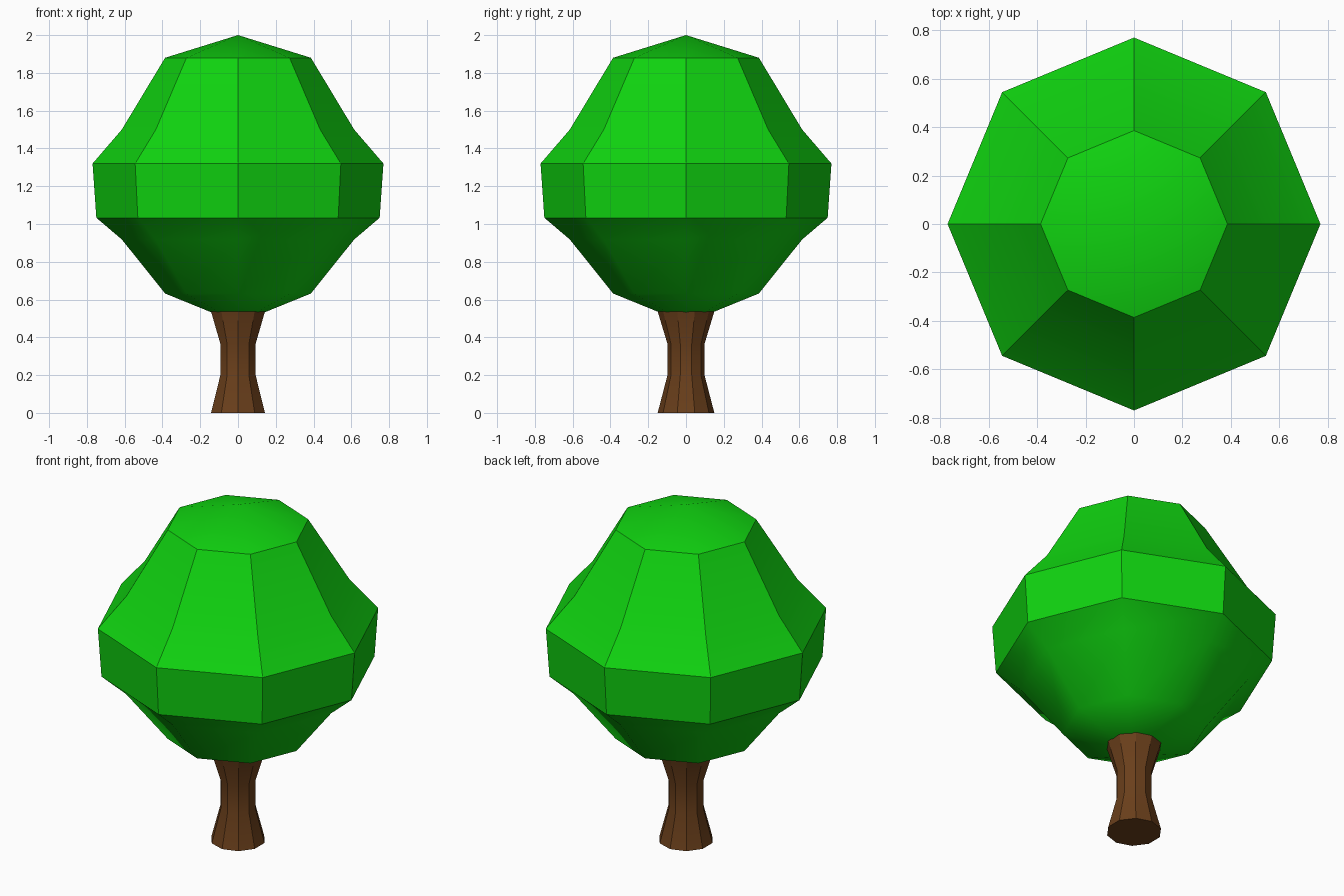
import bpy, bmesh, math

if "Cube" in bpy.data.objects:
    bpy.data.objects.remove(bpy.data.objects["Cube"])


def material(name, color):
    m = bpy.data.materials.new(name)
    m.diffuse_color = (*color, 1)
    m.use_nodes = True
    m.node_tree.nodes["Principled BSDF"].inputs["Base Color"].default_value = m.diffuse_color
    return m


def lathe(name, profile, sides, start, mat, sharp_rings, sharp_spans):
    """Stack rings of (radius, z); radius 0 makes an apex. Smooth except marked edges."""
    bm = bmesh.new()
    rings = []
    for r, z in profile:
        n = sides if r > 0 else 1
        rings.append([bm.verts.new((r * math.cos(start + math.tau * i / sides),
                                    r * math.sin(start + math.tau * i / sides), z))
                      for i in range(n)])
    for lo, hi in zip(rings, rings[1:]):
        for i in range(sides):
            j = (i + 1) % sides
            quad = [lo[i % len(lo)], lo[j % len(lo)], hi[j % len(hi)], hi[i % len(hi)]]
            bm.faces.new(list(dict.fromkeys(quad)))
    for ring in (rings[0], rings[-1]):
        if len(ring) > 1:
            bm.faces.new(ring)
    bmesh.ops.recalc_face_normals(bm, faces=bm.faces[:])
    for f in bm.faces:
        f.smooth = True
    # sharp horizontal rings and vertical creases
    for k in sharp_rings:
        for i in range(sides):
            bm.edges.get((rings[k][i], rings[k][(i + 1) % sides])).smooth = False
    for k in sharp_spans:
        for i in range(sides):
            bm.edges.get((rings[k][i], rings[k + 1][i])).smooth = False
    me = bpy.data.meshes.new(name)
    bm.to_mesh(me)
    bm.free()
    me.materials.append(mat)
    ob = bpy.data.objects.new(name, me)
    bpy.context.collection.objects.link(ob)
    return ob


leaf = material("leaf_green", (0.005, 0.65, 0.005))
bark = material("bark_brown", (0.145, 0.05, 0.011))

# Trunk: ten-sided, waisted in the middle
lathe("trunk", [(0.15, 0), (0.098, 0.2), (0.098, 0.365), (0.15, 0.537)],
      10, math.pi / 2, bark, (0, 3), (0, 1, 2))

# Canopy: eight-sided, smooth underside and cap, faceted band
lathe("canopy", [(0, 0.475), (0.386, 0.632), (0.615, 0.918), (0.75, 1.033),
                 (0.77, 1.32), (0.615, 1.5), (0.386, 1.88), (0, 2.0)],
      8, 0, leaf, (3, 4, 6), (3, 4, 5))
